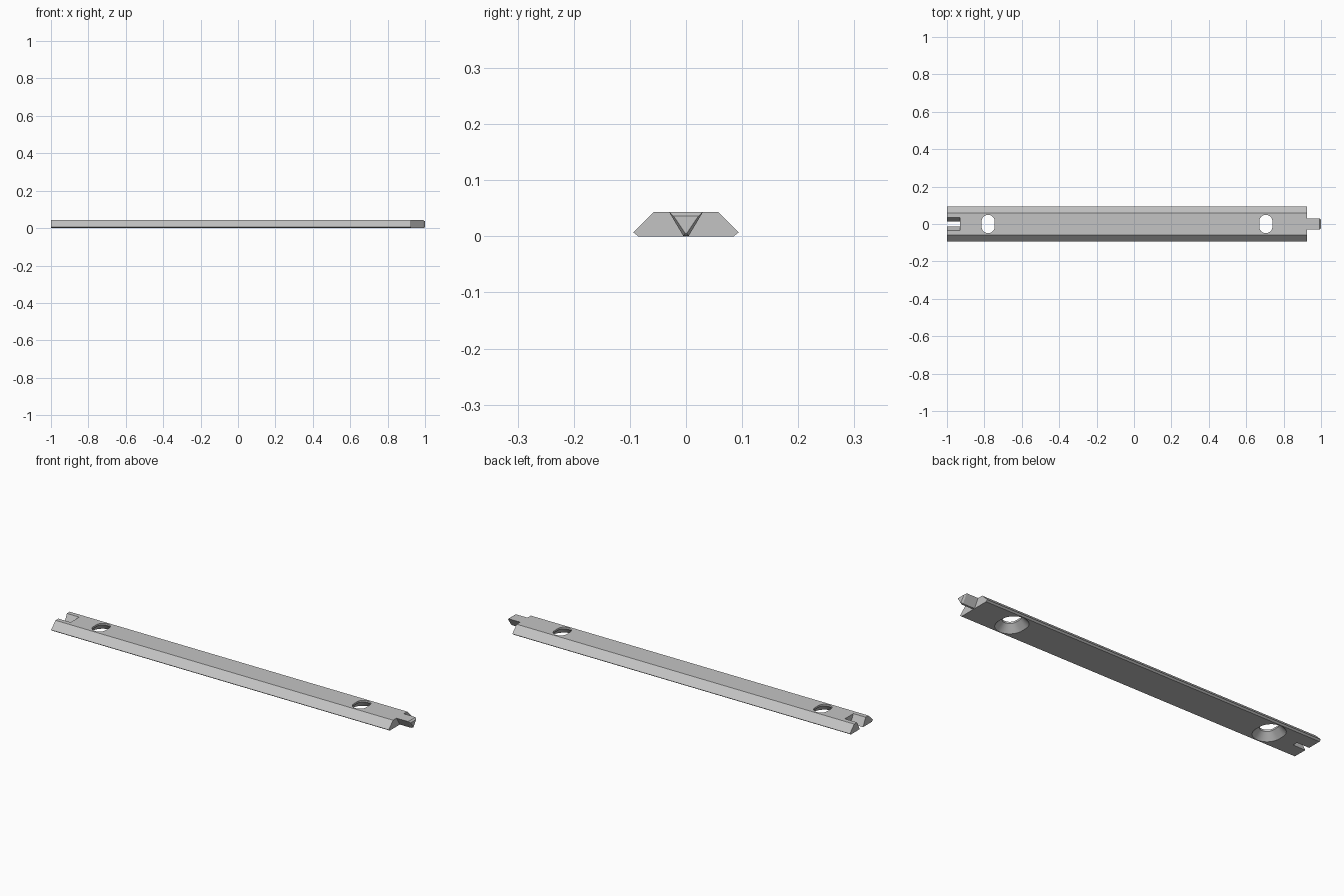
import bpy, bmesh
from math import cos, sin, pi

if "Cube" in bpy.data.objects:
    bpy.data.objects.remove(bpy.data.objects["Cube"])

grey = bpy.data.materials.new("light_grey")
grey.use_nodes = True
grey.diffuse_color = (0.55, 0.55, 0.55, 1)
grey.node_tree.nodes["Principled BSDF"].inputs["Base Color"].default_value = (0.55, 0.55, 0.55, 1)


def loft(name, rings):
    """Skin a closed solid through rings of equal point count."""
    bm = bmesh.new()
    loops = [[bm.verts.new(p) for p in ring] for ring in rings]
    n = len(loops[0])
    for a, b in zip(loops, loops[1:]):
        for i in range(n):
            j = (i + 1) % n
            bm.faces.new((a[i], a[j], b[j], b[i]))
    bm.faces.new(loops[0][::-1])
    bm.faces.new(loops[-1])
    bmesh.ops.recalc_face_normals(bm, faces=bm.faces)
    mesh = bpy.data.meshes.new(name)
    bm.to_mesh(mesh)
    bm.free()
    mesh.materials.append(grey)
    obj = bpy.data.objects.new(name, mesh)
    bpy.context.collection.objects.link(obj)
    return obj


def section(x, half):
    """Mirror a half profile of (y, z) points into a ring at x."""
    return [(x, y, z) for y, z in half] + [(x, -y, z) for y, z in reversed(half)]


def stadium(x, z, r, straight, n=16):
    """Oblong outline, stretched along y."""
    ring = []
    for side in (1, -1):
        for i in range(n + 1):
            a = pi * i / n
            ring.append((x + side * r * cos(a), side * (straight + r * sin(a)), z))
    return ring


def cut(target, cutter):
    mod = target.modifiers.new(cutter.name, 'BOOLEAN')
    mod.operation = 'DIFFERENCE'
    mod.solver = 'EXACT'
    mod.object = cutter
    cutter.hide_render = True
    bpy.context.view_layer.objects.active = target
    bpy.ops.object.modifier_apply(modifier=mod.name)
    bpy.data.objects.remove(cutter)


TOP = 0.043
SHOULDER = 0.925

# Bar with sloped long sides
profile = [(0.085, 0), (0.094, 0.007), (0.058, TOP)]
bar = loft("bar", [section(x, profile) for x in (-1, SHOULDER)])

# Oblong countersunk screw holes
for x in (-0.78, 0.705):
    levels = [(-0.002, 0.069), (0.034, 0.035), (0.06, 0.035)]
    cut(bar, loft("screw_hole_cutter", [stadium(x, z, r, 0.014) for z, r in levels]))

# Tapered socket in the right end
socket = [(0.0125, -0.001), (0.0355, TOP + 0.001)]
cut(bar, loft("socket_cutter", [section(x, socket) for x in (-1.05, -0.93)]))

# Tapered tongue with a chamfered tip at the left end
root = [(0.005, 0.001), (0.030, TOP)]
tip = [(0.001, 0.005), (0.022, 0.036)]
loft("tongue", [section(SHOULDER - 0.005, root), section(0.991, root), section(1, tip)])

# Smooth hole walls, crisp edges elsewhere
bpy.ops.object.select_all(action='DESELECT')
bar.select_set(True)
bpy.context.view_layer.objects.active = bar
bpy.ops.object.shade_smooth_by_angle(angle=pi / 7)
